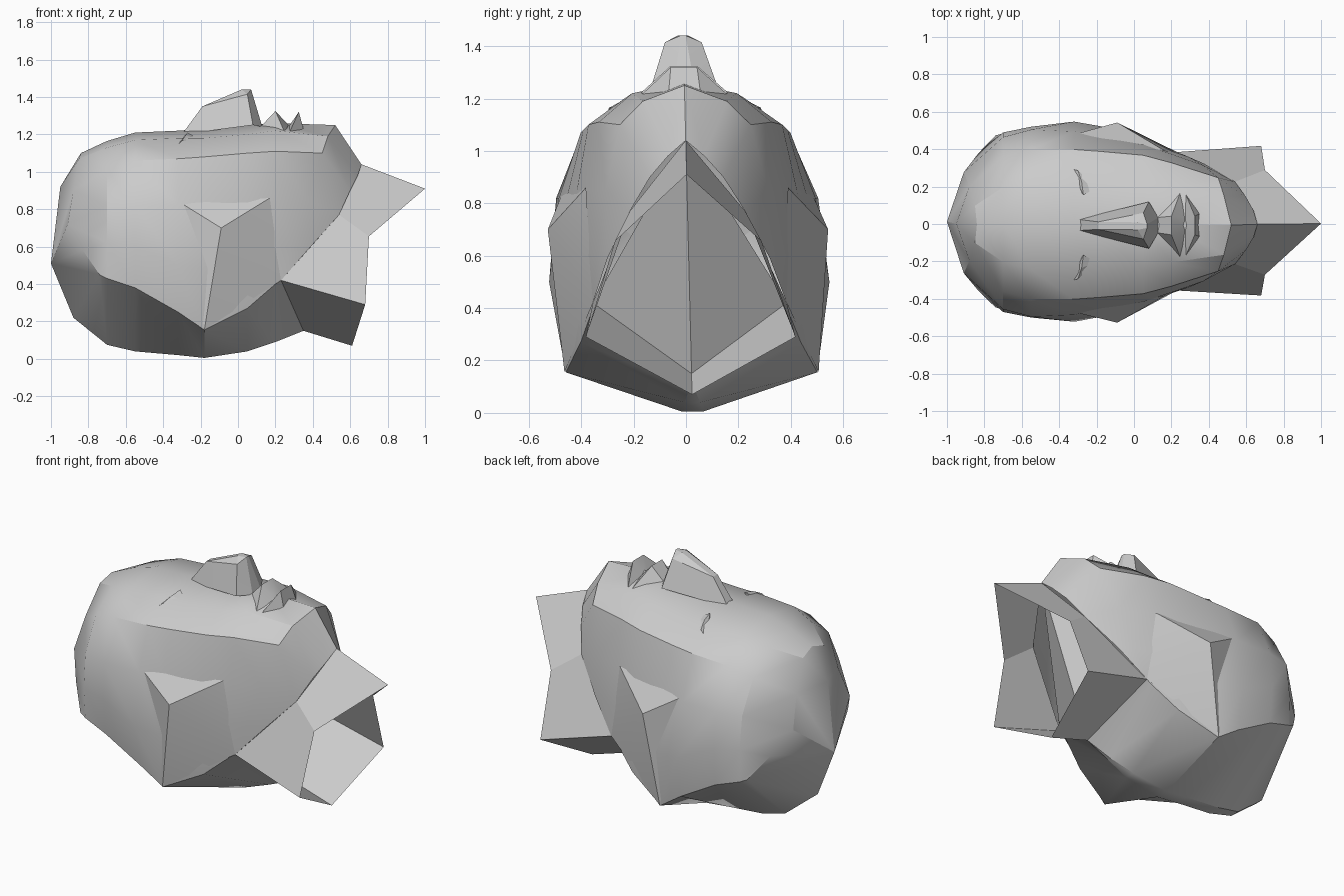
import bpy
import bmesh
from mathutils import Vector

default_cube = bpy.data.objects.get("Cube")
if default_cube:
    bpy.data.objects.remove(default_cube, do_unlink=True)

# One plain clay colour for the whole sculpt
clay_colour = (0.6, 0.6, 0.6, 1)
clay = bpy.data.materials.new("clay grey")
clay.use_nodes = True
clay.diffuse_color = clay_colour
clay.node_tree.nodes["Principled BSDF"].inputs["Base Color"].default_value = clay_colour


def place(x, y, z):
    """The head leans slightly, so low points drift towards the back."""
    return Vector((x, y + .025 * (1 - z), z))


def finish(bm, name, smooth_angle=.5):
    bmesh.ops.remove_doubles(bm, verts=bm.verts, dist=.0005)
    bmesh.ops.dissolve_degenerate(bm, edges=bm.edges, dist=.0005)
    bmesh.ops.recalc_face_normals(bm, faces=bm.faces)
    mesh = bpy.data.meshes.new(name)
    bm.to_mesh(mesh)
    bm.free()
    mesh.materials.append(clay)
    part = bpy.data.objects.new(name, mesh)
    bpy.context.collection.objects.link(part)
    bpy.ops.object.select_all(action='DESELECT')
    bpy.context.view_layer.objects.active = part
    part.select_set(True)
    bpy.ops.object.shade_smooth_by_angle(angle=smooth_angle)
    part.select_set(False)
    return part


def add_face(bm, points, side=1):
    bm.faces.new([bm.verts.new(place(x, side * y, z)) for x, y, z in points])


def add_mirrored_strip(bm, first, second):
    """Join two half rings with quads on both sides of the head."""
    for side in (1, -1):
        for i in range(len(first) - 1):
            add_face(bm, [first[i], first[i + 1], second[i + 1], second[i]], side)


def raised_feature(name, points, sides=(1, -1)):
    """Faceted bump round the given points, left open where it meets the face."""
    bm = bmesh.new()
    for side in sides:
        for x, y, z in points:
            bm.verts.new(place(x, side * y, z))
    bmesh.ops.convex_hull(bm, input=bm.verts)
    bmesh.ops.recalc_face_normals(bm, faces=bm.faces)
    bm.normal_update()
    buried = [f for f in bm.faces if f.normal.z < -.4]
    bmesh.ops.delete(bm, geom=buried, context='FACES')
    loose = [v for v in bm.verts if not v.link_faces]
    bmesh.ops.delete(bm, geom=loose, context='VERTS')
    return finish(bm, name, .3)


# Crown: a point at the rear, ringed by a hard crease
crown_top, crown_point = (-.95, 0, .92), (-1, 0, .51)
crown = [crown_top] * 2 + [crown_point] * 5
crease = [(-.84, 0, 1.1), (-.85, .1, 1.07), (-.88, .2, .9), (-.91, .27, .72),
          (-.83, .37, .58), (-.74, .46, .45), (-.88, .02, .22)]

# Half cross-sections of the skull, from face centre round to the back of the head
sections = [
    (-.7, [(0, 1.165), (.2, 1.13), (.36, 1.01), (.46, .82), (.48, .62), (.47, .43), (.03, .075)]),
    (-.55, [(0, 1.21), (.24, 1.17), (.4, 1.06), (.5, .82), (.51, .6), (.49, .38), (.04, .04)]),
    (-.32, [(0, 1.22), (.25, 1.18), (.4, 1.07), (.49, .82), (.535, .5), (.49, .25), (.04, .02)]),
    (-.18, [(0, 1.23), (.25, 1.18), (.39, 1.08), (.46, .82), (.51, .48), (.48, .155), (.04, .005)]),
    (.05, [(0, 1.25), (.23, 1.2), (.37, 1.1), (.42, .85), (.44, .5), (.42, .27), (.03, .04)]),
    (.2, [(0, 1.26), (.2, 1.22), (.33, 1.11), (.37, .85), (.38, .6), (.37, .4), (.01, .09)]),
]
rings = [crown, crease] + [[(x, y, z) for y, z in half] for x, half in sections]

# The chin and jaw edges sweep back towards the ears
chin_ring = [(.52, 0, 1.25), (.48, .16, 1.19), (.45, .25, 1.1), (.37, .31, .85),
             (.29, .35, .6), (.23, .37, .42), (.35, 0, .15)]
jaw_ring = [(.66, 0, 1.04), (.64, .07, .98), (.6, .14, .9), (.54, .22, .77),
            (.38, .31, .59), (.23, .37, .42), (.35, 0, .15)]
rings += [chin_ring, jaw_ring]

head = bmesh.new()
for first, second in zip(rings, rings[1:]):
    add_mirrored_strip(head, first, second)
# The sections end just off centre, so bridge the two sides along the back
spine = [ring[-1] for ring in rings]
for a, b in zip(spine, spine[1:]):
    mirrored = [(x, -y, z) for x, y, z in (b, a)]
    if a[1] + b[1] > 0:
        add_face(head, [a, b] + mirrored)
finish(head, "head")

# Ridged underside that closes the head inside the neck
chin, jaw, nape = jaw_ring[0], jaw_ring[5], jaw_ring[6]
underside = bmesh.new()
for side in (1, -1):
    add_face(underside, [nape, jaw, chin], side)
finish(underside, "jaw_underside", .1)

# Open, hollow neck with a pointed front rim
neck_root = [chin, jaw_ring[3], jaw, nape]
neck_rim = [(1, 0, .91), (.7, .28, .655), (.68, .4, .29), (.61, 0, .07)]
neck = bmesh.new()
add_mirrored_strip(neck, neck_root, neck_rim)
finish(neck, "neck", .3)

# Ears: an upward ledge, a thin step at the rear and a wall running to the jaw
ear_rear, ear_front = (-.3, .48, .83), (.17, .385, .86)
ear_tip, ear_root = (-.09, .535, .7), (-.18, .485, .155)
for name, side in (("front_ear", -1), ("back_ear", 1)):
    ear = bmesh.new()
    add_face(ear, [ear_rear, ear_tip, ear_front], side)
    add_face(ear, [ear_rear, ear_tip, ear_root], side)
    add_face(ear, [ear_front, ear_tip, jaw], side)
    add_face(ear, [ear_tip, ear_root, jaw], side)
    finish(ear, name, .3)

# Nose
raised_feature("nose", [(-.3, .03, 1.2), (-.19, .02, 1.35), (.02, .02, 1.44), (.07, .01, 1.44),
                        (.05, .07, 1.415), (.08, .125, 1.25), (.13, .04, 1.24)])

# Lips
raised_feature("upper_lip", [(.12, .04, 1.24), (.2, .05, 1.325),
                             (.25, .18, 1.21), (.27, .04, 1.25)])
raised_feature("lower_lip", [(.27, .02, 1.24), (.325, .05, 1.32),
                             (.27, .18, 1.2), (.35, .06, 1.23)])

# Eyelids: small ridges beside the bridge of the nose
eyelid_points = [(-.34, .3, 1.13), (-.3, .29, 1.165), (-.27, .16, 1.21),
                 (-.2, .2, 1.17), (-.28, .23, 1.195), (-.3, .2, 1.15)]
for name, side in (("front_eyelid", -1), ("back_eyelid", 1)):
    raised_feature(name, eyelid_points, (side,))
